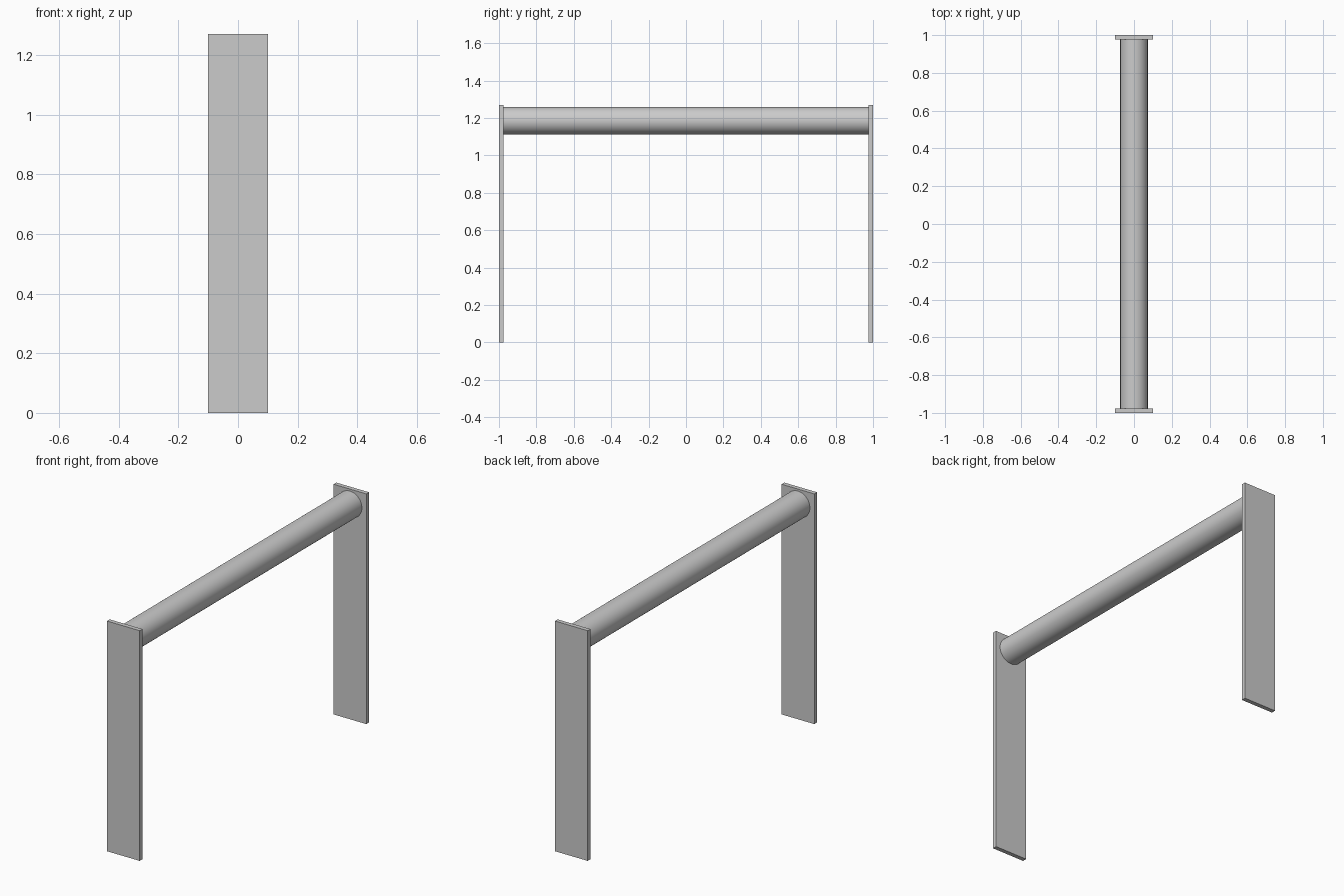
import bpy
import math

cube = bpy.data.objects.get("Cube")
if cube:
    bpy.data.objects.remove(cube, do_unlink=True)

LENGTH = 2.0
HEIGHT = 1.27
WIDTH = 0.2
THICK = 0.024
BAR_RADIUS = 0.073
BAR_Z = 1.186

# Single grey finish
grey = bpy.data.materials.new("plain grey")
grey.use_nodes = True
colour = (0.6, 0.6, 0.6, 1)
grey.diffuse_color = colour
grey.node_tree.nodes["Principled BSDF"].inputs["Base Color"].default_value = colour


def finish(name):
    obj = bpy.context.object
    obj.name = name
    obj.data.materials.append(grey)
    bpy.ops.object.transform_apply(location=False, rotation=True, scale=True)
    return obj


# Upright end plates
for name, side in (("front_leg", -1), ("back_leg", 1)):
    bpy.ops.mesh.primitive_cube_add(
        size=1, location=(0, side * (LENGTH - THICK) / 2, HEIGHT / 2))
    bpy.context.object.scale = (WIDTH, THICK, HEIGHT)
    finish(name)

# Round crossbar between the plates
bpy.ops.mesh.primitive_cylinder_add(
    vertices=48, radius=BAR_RADIUS, depth=LENGTH - 2 * THICK,
    location=(0, 0, BAR_Z), rotation=(math.pi / 2, 0, 0))
finish("crossbar")
bpy.ops.object.shade_smooth_by_angle(angle=math.radians(30))
